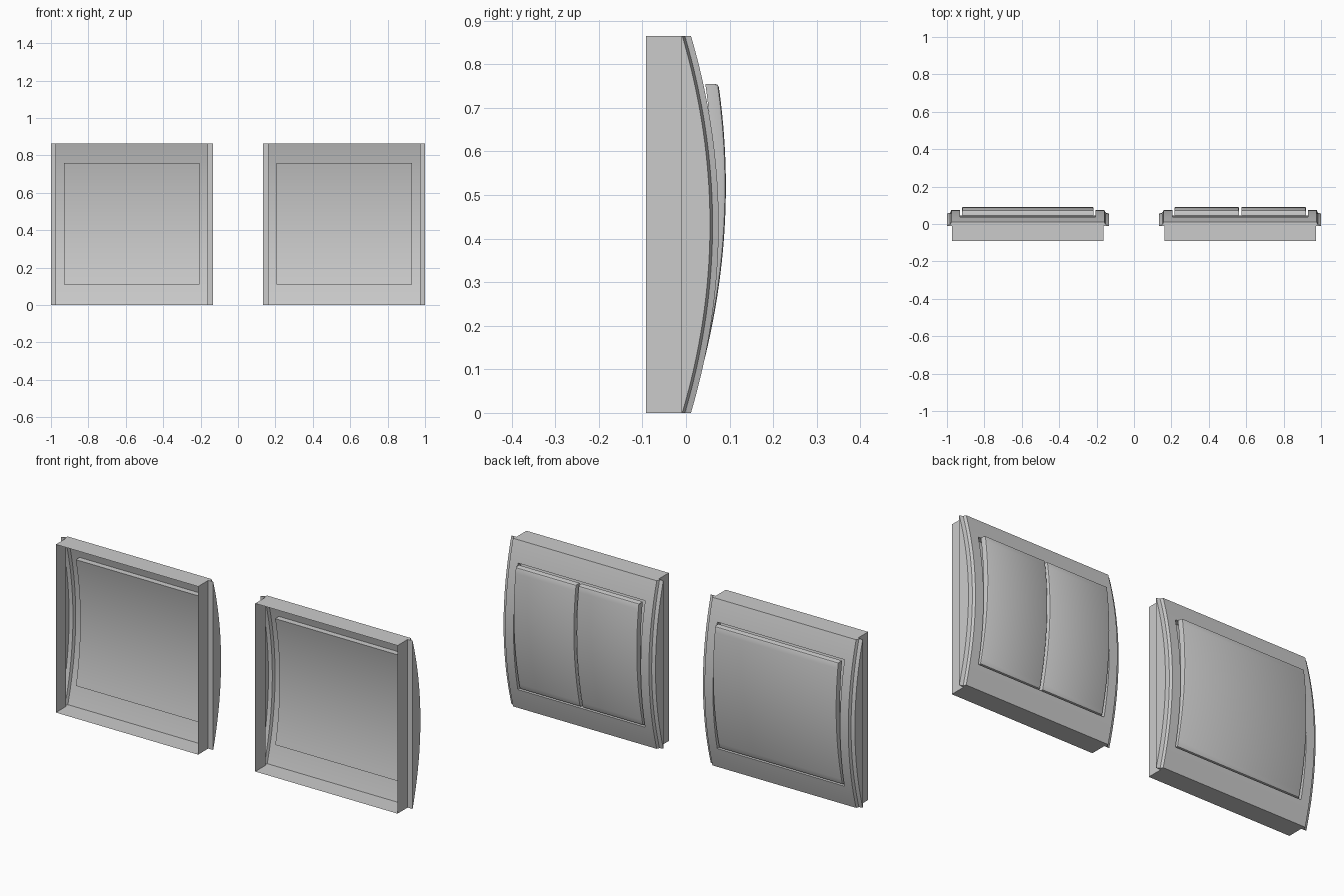
import bpy, bmesh

if "Cube" in bpy.data.objects:
    bpy.data.objects.remove(bpy.data.objects["Cube"])

H = 0.865          # frame height and width
HALF = H / 2
WZ0, WZ1 = 0.11, 0.76   # window bottom and top
WIN = 0.362             # window half width
DEPTH = 0.03            # pocket depth
BACK = -0.092


def plate_y(z):
    return 0.075 - 0.34 * (z - HALF) ** 2


def rocker_y(z):
    return 0.0915 - 0.31 * (z - 0.52) ** 2


def span(a, b, n):
    return [a + (b - a) * i / n for i in range(n + 1)]


def sweep(name, rows, location, cap):
    """Skin a list of rows of (x, y, z) points, optionally capping both ends."""
    bm = bmesh.new()
    vs = [[bm.verts.new(p) for p in row] for row in rows]
    for a, b in zip(vs, vs[1:]):
        for i in range(len(a) - 1):
            bm.faces.new((a[i], a[i + 1], b[i + 1], b[i]))
    if cap:
        bm.faces.new(vs[0])
        bm.faces.new(vs[-1])
    bmesh.ops.remove_doubles(bm, verts=bm.verts, dist=1e-5)
    bmesh.ops.recalc_face_normals(bm, faces=bm.faces)
    # make the outward (+y) side the front of the sheet
    if sum(f.normal.y * f.calc_area() for f in bm.faces) < 0:
        bmesh.ops.reverse_faces(bm, faces=bm.faces)
    me = bpy.data.meshes.new(name)
    bm.to_mesh(me)
    bm.free()
    ob = bpy.data.objects.new(name, me)
    ob.location = location
    bpy.context.collection.objects.link(ob)
    bpy.context.view_layer.objects.active = ob
    ob.select_set(True)
    bpy.ops.object.shade_smooth_by_angle(angle=0.45)
    ob.select_set(False)
    return ob


def frame(name, cx):
    # open-backed box, side wings with a cove, curved plate with a sunk window
    def row(z, d):
        a = plate_y(z)
        left = [(-0.405, BACK), (-0.405, -0.01), (-HALF, -0.01),
                (-HALF, max(a - 0.02, -0.0095)), (-0.415, a - 0.014),
                (-0.409, a), (-WIN, a), (-WIN, a - d)]
        return [(x, y, z) for x, y in left + [(-x, y) for x, y in reversed(left)]]

    rows = [row(z, 0) for z in span(0, WZ0, 6)]
    rows += [row(z, DEPTH) for z in span(WZ0, WZ1, 28)]
    rows += [row(z, 0) for z in span(WZ1, H, 6)]
    return sweep(name, rows, (cx, 0, 0), True)


def rocker(name, cx, x0, x1):
    # tilted curved key with softened edges, open at the back
    b = 0.007

    def row(z, drop, depth=DEPTH):
        r = rocker_y(z)
        pts = [(x0, r - depth), (x0, r - b), (x0 + b * 0.3, r - b * 0.3),
               (x0 + b, r), (x1 - b, r), (x1 - b * 0.3, r - b * 0.3),
               (x1, r - b), (x1, r - depth)]
        return [(x, min(y, r - drop), z) for x, y in pts]

    z0, z1 = WZ0 + 0.006, WZ1 - 0.005
    rows = [row(z0, DEPTH), row(z0, b), row(z0 + b * 0.3, b * 0.3)]
    rows += [row(z, 0) for z in span(z0 + b, z1 - b, 28)]
    rows += [row(z1 - b * 0.3, b * 0.3), row(z1, b), row(z1, DEPTH)]
    return sweep(name, rows, (cx, 0, 0), False)


C = 1 - HALF
# single switch
frame("single_switch_frame", -C)
rocker("single_rocker", -C, -0.352, 0.352)
# double switch
frame("double_switch_frame", C)
rocker("double_rocker_left", C, -0.352, -0.006)
rocker("double_rocker_right", C, 0.006, 0.352)
